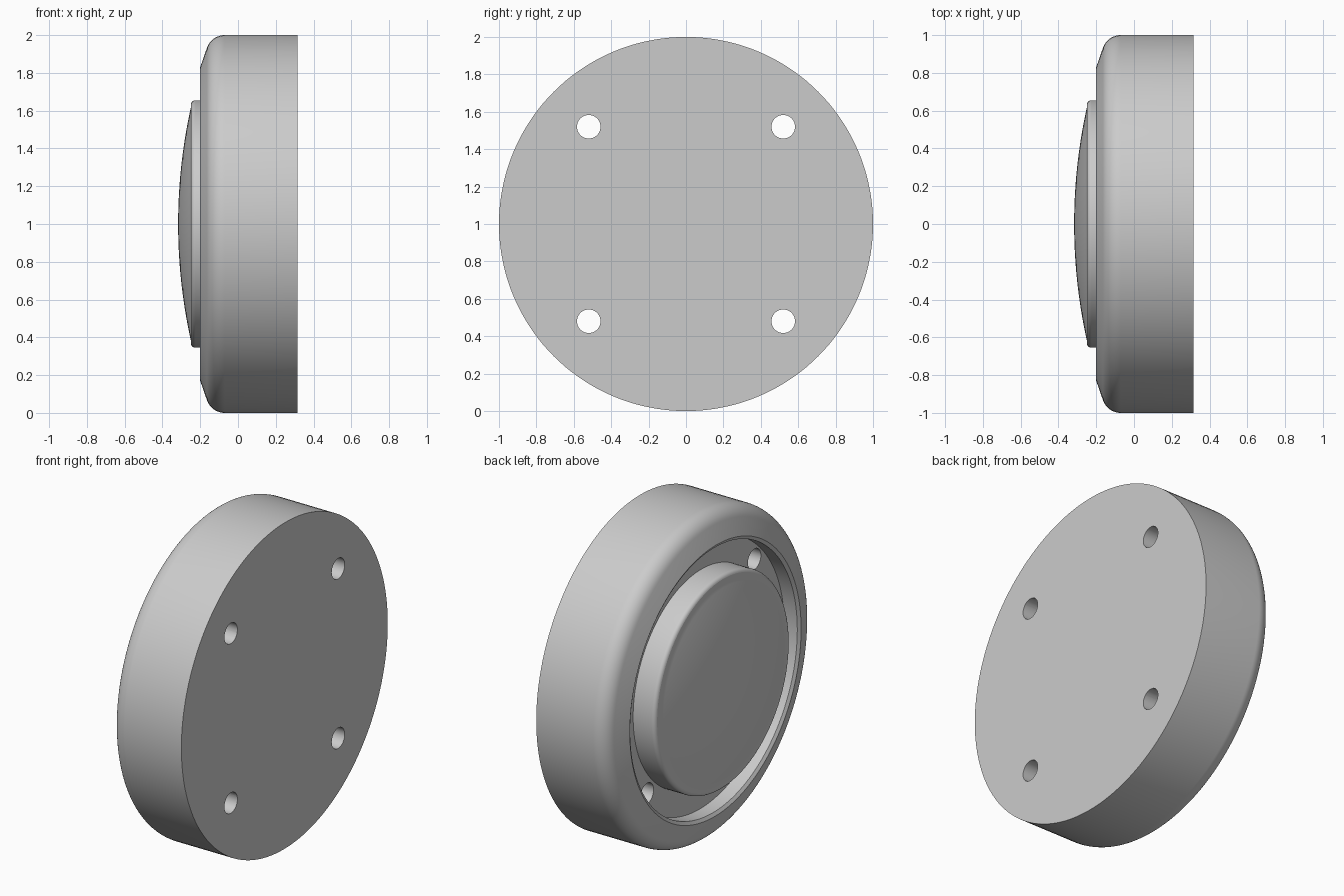
import bpy, bmesh
from math import sin, cos, pi, radians
from mathutils import Vector

if "Cube" in bpy.data.objects:
    bpy.data.objects.remove(bpy.data.objects["Cube"])

grey = bpy.data.materials.new("plain_grey")
grey.use_nodes = True
grey.diffuse_color = (0.6, 0.6, 0.6, 1)
grey.node_tree.nodes["Principled BSDF"].inputs["Base Color"].default_value = (0.6, 0.6, 0.6, 1)


def arc(x, r, radius, start, end, steps):
    """Profile points on an arc; angle 0 points to -x, 90 points outward."""
    angles = [radians(start + (end - start) * i / steps) for i in range(steps + 1)]
    return [(x - radius * cos(a), r + radius * sin(a)) for a in angles]


def lathe(name, profile, steps=144):
    """Revolve (x, radius) points about the x axis, with the axis at z = 1."""
    bm = bmesh.new()
    verts = [bm.verts.new((x, 0, r)) for x, r in profile]
    edges = [bm.edges.new(pair) for pair in zip(verts, verts[1:])]
    bmesh.ops.spin(bm, geom=verts + edges, cent=(0, 0, 0), axis=(1, 0, 0),
                   angle=2 * pi, steps=steps)
    bmesh.ops.remove_doubles(bm, verts=bm.verts[:], dist=0.0001)
    bmesh.ops.recalc_face_normals(bm, faces=bm.faces[:])
    bmesh.ops.translate(bm, verts=bm.verts[:], vec=Vector((0, 0, 1)))
    mesh = bpy.data.meshes.new(name)
    bm.to_mesh(mesh)
    bm.free()
    mesh.materials.append(grey)
    obj = bpy.data.objects.new(name, mesh)
    bpy.context.collection.objects.link(obj)
    return obj


def smooth(obj):
    bpy.ops.object.select_all(action="DESELECT")
    obj.select_set(True)
    bpy.context.view_layer.objects.active = obj
    bpy.ops.object.shade_smooth_by_angle(angle=radians(25))


# Housing: flat back, rounded shoulder, conical rim and recessed floor
housing = lathe("housing", [(0.316, 0), (0.316, 1)]
                + arc(-0.07, 0.9, 0.1, 90, 19, 12)
                + [(-0.2, 0.83), (-0.188, 0.81), (-0.1, 0.81), (-0.1, 0)])

# Four mounting holes through the recessed floor
bm = bmesh.new()
for y in (-0.52, 0.52):
    for z in (-0.52, 0.52):
        ring = bmesh.ops.create_cone(bm, cap_ends=True, segments=40,
                                     radius1=0.063, radius2=0.063, depth=1)
        for v in ring["verts"]:
            v.co = Vector((v.co.z + 0.1, v.co.x + y, v.co.y + z + 1))
bmesh.ops.recalc_face_normals(bm, faces=bm.faces[:])
mesh = bpy.data.meshes.new("hole_cutter")
bm.to_mesh(mesh)
bm.free()
mesh.materials.append(grey)
cutter = bpy.data.objects.new("hole_cutter", mesh)
bpy.context.collection.objects.link(cutter)

cut = housing.modifiers.new("holes", "BOOLEAN")
cut.operation = "DIFFERENCE"
cut.solver = "EXACT"
cut.object = cutter
bpy.context.view_layer.objects.active = housing
bpy.ops.object.modifier_apply(modifier=cut.name)
bpy.data.objects.remove(cutter)
smooth(housing)

# Central boss with a rounded edge and a shallow domed face
dome_radius = 2.86
dome = lathe("domed_boss", [(-0.09, 0), (-0.09, 0.655)]
             + arc(-0.225, 0.63, 0.025, 90, 13, 6)
             + arc(dome_radius - 0.317, 0, dome_radius, 12.6, 0, 16))
smooth(dome)
